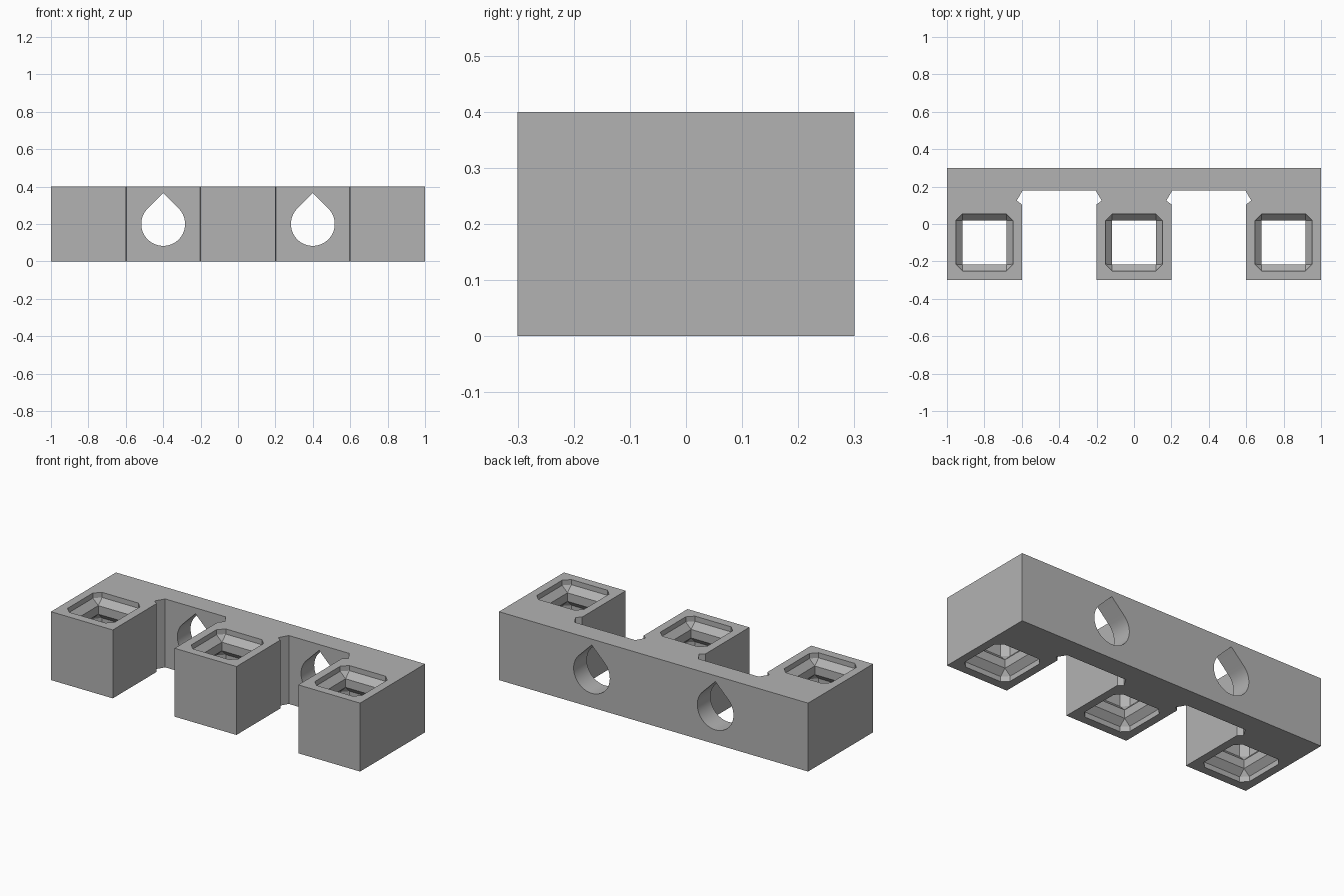
import bpy, bmesh, math

if "Cube" in bpy.data.objects:
    bpy.data.objects.remove(bpy.data.objects["Cube"], do_unlink=True)

HEIGHT = 0.4

grey = bpy.data.materials.new("plain_grey")
grey.use_nodes = True
colour = (0.45, 0.45, 0.45, 1)
grey.diffuse_color = colour
grey.node_tree.nodes["Principled BSDF"].inputs["Base Color"].default_value = colour


def loft(name, rings):
    """Closed solid through rings that have equal point counts."""
    bm = bmesh.new()
    loops = [[bm.verts.new(p) for p in ring] for ring in rings]
    count = len(loops[0])
    for low, high in zip(loops, loops[1:]):
        for i in range(count):
            j = (i + 1) % count
            bm.faces.new((low[i], low[j], high[j], high[i]))
    bm.faces.new(loops[0][::-1])
    bm.faces.new(loops[-1])
    bmesh.ops.remove_doubles(bm, verts=bm.verts, dist=1e-5)
    bmesh.ops.recalc_face_normals(bm, faces=bm.faces)
    mesh = bpy.data.meshes.new(name)
    bm.to_mesh(mesh)
    bm.free()
    mesh.materials.append(grey)
    obj = bpy.data.objects.new(name, mesh)
    bpy.context.collection.objects.link(obj)
    return obj


def cut(target, cutter):
    cutter.hide_render = True
    mod = target.modifiers.new("cut", "BOOLEAN")
    mod.operation = "DIFFERENCE"
    mod.solver = "EXACT"
    mod.object = cutter
    bpy.context.view_layer.objects.active = target
    bpy.ops.object.modifier_apply(modifier=mod.name)
    bpy.data.objects.remove(cutter, do_unlink=True)


def chamfered_square(cx, cy, z, half, chamfer):
    s, t = half, half - chamfer
    corners = [(s, -t), (s, t), (t, s), (-t, s), (-s, t), (-s, -t), (-t, -s), (t, -s)]
    return [(cx + x, cy + y, z) for x, y in corners]


# Beam with three blocks: comb outline, with a small relief notch in each inner corner
notch = [(0.2, 0.105), (0.173, 0.125), (0.196, 0.178)]
outline = [(-1, 0.3), (-1, -0.3)]
for cx in (-0.4, 0.4):
    outline.append((cx - 0.2, -0.3))
    outline += [(cx - 0.4 + x, y) for x, y in
                [(0.2, 0.105), (0.173, 0.125), (0.204, 0.178)]]
    outline += [(cx + 0.4 - x, y) for x, y in
                [(0.204, 0.178), (0.173, 0.125), (0.2, 0.105)]]
    outline.append((cx + 0.2, -0.3))
outline += [(1, -0.3), (1, 0.3)]
beam = loft("socket_beam", [[(x, y, z) for x, y in outline] for z in (0, HEIGHT)])

# Sockets: chamfered rim, narrow square lip, wider cavity, mirrored top to bottom
wide, narrow, chamfer = 0.152, 0.118, 0.035
lower = [(-0.05, wide, chamfer), (0.03, wide, chamfer), (0.065, narrow, 0),
         (0.115, narrow, 0), (0.15, wide, chamfer)]
profile = lower + [(HEIGHT - z, half, c) for z, half, c in reversed(lower)]
for cx in (-0.8, 0, 0.8):
    cut(beam, loft("socket_cutter",
                   [chamfered_square(cx, -0.098, z, half, c) for z, half, c in profile]))

# Teardrop holes through the back wall
radius, steps = 0.117, 48
for cx in (-0.4, 0.4):
    drop = [(cx, 0.2 + radius * math.sqrt(2))]
    for i in range(steps + 1):
        a = math.radians(135 + 270 * i / steps)
        drop.append((cx + radius * math.cos(a), 0.2 + radius * math.sin(a)))
    cut(beam, loft("teardrop_cutter", [[(x, y, z) for x, z in drop] for y in (0.1, 0.4)]))

# Smooth the round bores, keep every edge crisp
bpy.ops.object.select_all(action="DESELECT")
beam.select_set(True)
bpy.context.view_layer.objects.active = beam
bpy.ops.object.shade_smooth_by_angle(angle=math.radians(25))
